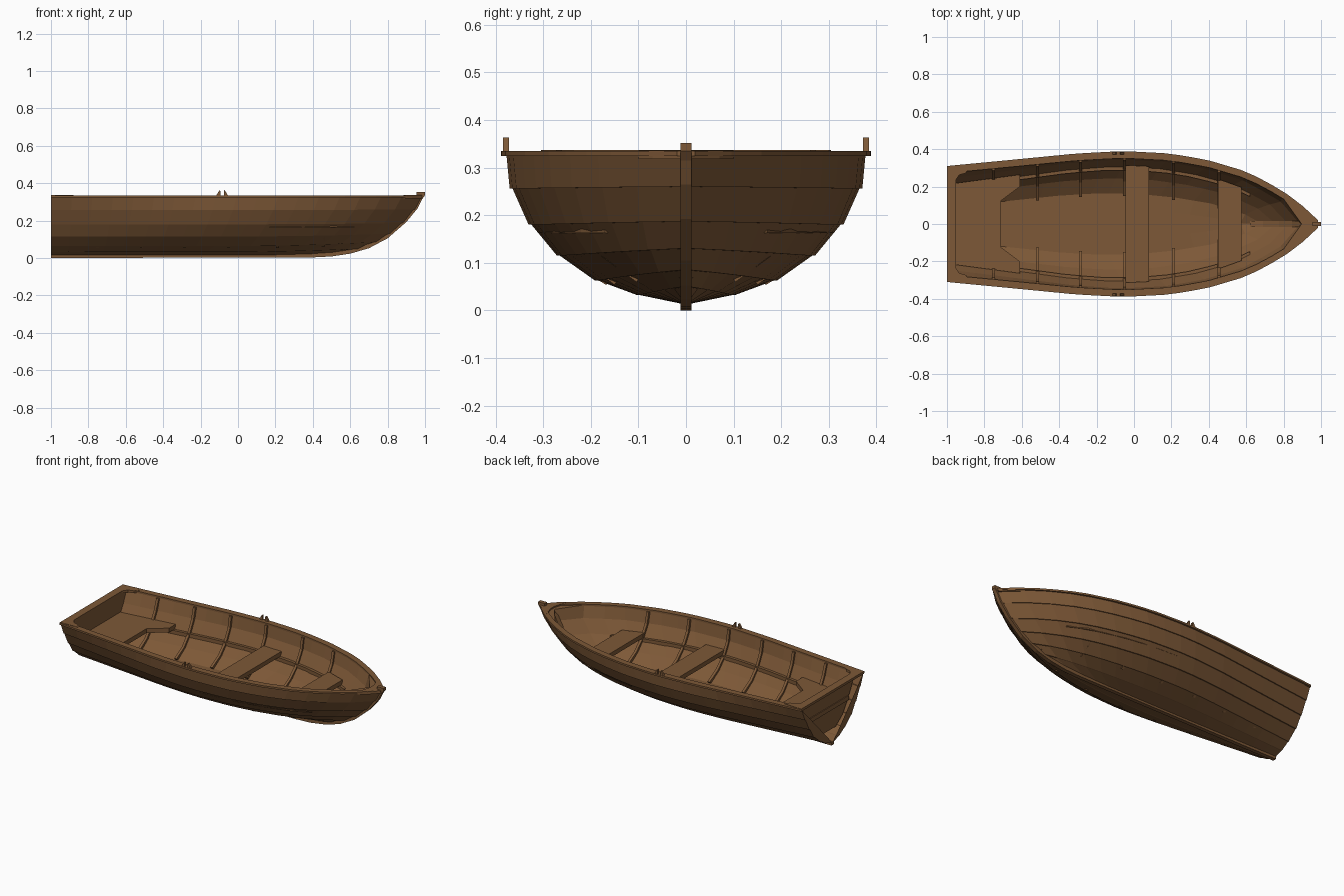
import bpy, bmesh, math

if "Cube" in bpy.data.objects:
    bpy.data.objects.remove(bpy.data.objects["Cube"])

wood = bpy.data.materials.new("brown wood")
wood.diffuse_color = (0.205, 0.098, 0.038, 1)
wood.use_nodes = True
wood.node_tree.nodes["Principled BSDF"].inputs["Base Color"].default_value = wood.diffuse_color

# hull lines: plan shape, stem curve, strake heights / half breadths
PLAN = [(-1, .30), (-.6, .338), (-.3, .367), (-.05, .38), (.2, .367), (.4, .333),
        (.62, .268), (.8, .172), (.9, .10), (1, .008)]
STEM = [(.012, .5), (.03, .60), (.06, .70), (.115, .80), (.2, .90), (.27, .955), (.335, .99)]
ZM = [.012, .032, .063, .115, .18, .256, .328]
ZS = [.012, .05, .085, .13, .187, .26, .328]
YM = [0, .10, .19, .27, .33, .37, .38]
YT = [0, .06, .115, .18, .225, .268, .30]
N = 18


def interp(tab, v):
    if v <= tab[0][0]:
        return tab[0][1]
    for (a, p), (b, q) in zip(tab, tab[1:]):
        if v <= b:
            return p + (q - p) * (v - a) / (b - a)
    return tab[-1][1]


def hull_y(j, x):
    s = -1 + 2 * (x + 1) / (interp(STEM, ZS[j]) + 1)
    f = interp(PLAN, s) / .38
    if s < -.05:
        w = (f - .3 / .38) / (1 - .3 / .38)
        return YT[j] + (YM[j] - YT[j]) * w
    return YM[j] * f


def hull_z(j, x):
    t = (x + 1) / (interp(STEM, ZS[j]) + 1)
    k = max(0, (t - .55) / .45)
    return ZM[j] + (ZS[j] - ZM[j]) * k * k


def inner_y(j, x):
    return max(0, hull_y(j, x) - .025)


def finish(name, bm, smooth=False):
    bmesh.ops.remove_doubles(bm, verts=bm.verts, dist=.0004)
    bmesh.ops.dissolve_degenerate(bm, edges=bm.edges, dist=.0002)
    bmesh.ops.recalc_face_normals(bm, faces=bm.faces)
    me = bpy.data.meshes.new(name)
    bm.to_mesh(me)
    bm.free()
    me.materials.append(wood)
    ob = bpy.data.objects.new(name, me)
    bpy.context.collection.objects.link(ob)
    return ob


def skin(bm, rows, closed=False):
    """Quads between successive rows of points."""
    vs = [[bm.verts.new(p) for p in r] for r in rows]
    pairs = list(zip(vs, vs[1:])) + ([(vs[-1], vs[0])] if closed else [])
    for a, b in pairs:
        for i in range(len(a) - 1):
            bm.faces.new((a[i], a[i + 1], b[i + 1], b[i]))
    return vs


def sweep(name, sections_for_side):
    """Closed four-point section swept on both sides with end caps."""
    bm = bmesh.new()
    for s in (1, -1):
        secs = sections_for_side(s)
        vs = skin(bm, [[sec[k] for sec in secs] for k in range(4)], True)
        bm.faces.new([r[0] for r in vs])
        bm.faces.new([r[-1] for r in vs])
    return finish(name, bm)


def prism(name, pts, axis, lo, hi):
    """Outline extruded along z or y."""
    bm = bmesh.new()
    put = (lambda a, b, h: (a, b, h)) if axis == 'z' else (lambda a, b, h: (a, h, b))
    lo_v = [bm.verts.new(put(a, b, lo)) for a, b in pts]
    hi_v = [bm.verts.new(put(a, b, hi)) for a, b in pts]
    bm.faces.new(lo_v)
    bm.faces.new(hi_v)
    n = len(pts)
    for i in range(n):
        bm.faces.new((lo_v[i], lo_v[(i + 1) % n], hi_v[(i + 1) % n], hi_v[i]))
    return finish(name, bm)


# hull shell: lapped outer strakes, rim, inner skin with flat floor, transom
def outer_row(j, s, d):
    xs = interp(STEM, ZS[j])
    row = []
    for i in range(N + 1):
        x = -1 + (xs + 1) * i / N
        row.append((x, s * max(0, hull_y(j, x) + (d if 0 < j < 6 else 0)), hull_z(j, x)))
    return row


def inner_row(j, s):
    xe = interp(STEM, max(.07, ZS[j])) - (.09 if j == 6 else .06)
    row = []
    for i in range(N + 1):
        x = -.955 + (xe + .955) * i / N
        y = inner_y(j, x) if i < N else 0
        row.append((x, s * y, max(.066, hull_z(j, x))))
    return row


bm = bmesh.new()
for s in (1, -1):
    rows = []
    for j in range(6):
        rows += [outer_row(j, s, .003), outer_row(j + 1, s, -.003)]
    rows += [inner_row(j, s) for j in range(6, -1, -1)]
    vs = skin(bm, rows)
    bm.faces.new([r[0] for r in vs[:12]])          # transom outside
    bm.faces.new([r[0] for r in vs[12:17]] +
                 [bm.verts.new((-.955, 0, .066)), bm.verts.new((-.955, 0, .328))])
    bm.faces.new([vs[11][0], vs[12][0],            # transom top
                  bm.verts.new((-.955, 0, .328)), bm.verts.new((-1, 0, .328))])
finish("hull", bm)


# gunwale rail
def rail(s):
    secs = []
    for i in range(25):
        x = -1 + 1.985 * i / 24
        y = hull_y(6, x)
        o, n = y + .010, max(0, y - .028)
        secs.append([(x, s * o, .324), (x, s * o, .335), (x, s * n, .335), (x, s * n, .324)])
    return secs


sweep("gunwale", rail)
# stern cap with filleted inner corners
cap = [(-1, -.305), (-1, .305), (-.88, .30), (-.90, .272), (-.935, .262), (-.953, .235)]
cap += [(x, -y) for x, y in reversed(cap[2:])]
prism("stern_cap", cap, 'z', .322, .337)
# bow breasthook
prism("breasthook", [(.985, .012), (.93, .07), (.885, .10), (.91, .02),
                     (.91, -.02), (.885, -.10), (.93, -.07), (.985, -.012)], 'z', .318, .336)

# keel and stem
keel = [(-1, 0), (.4, .003), (.5, .008), (.6, .023), (.7, .052), (.8, .105), (.9, .192),
        (.96, .265), (.985, .315), (1, .335), (1, .352), (.955, .352), (.955, .325), (.93, .285),
        (.87, .205), (.77, .12), (.67, .07), (.5, .03), (.35, .02), (-1, .02)]
prism("keel_and_stem", keel, 'y', -.012, .012)
prism("inner_stem", [(.62, .05), (.72, .085), (.80, .14), (.87, .21), (.92, .325), (.90, .325),
                     (.845, .225), (.775, .155), (.69, .098), (.62, .075)], 'y', -.015, .015)

# ribs
for i, x in enumerate((-.75, -.515, -.285, -.05, .21, .455)):
    def rib(s, x=x):
        secs = []
        for j in range(2, 7):
            y, z = inner_y(j, x), max(.066, hull_z(j, x)) - (.004 if j == 6 else 0)
            up = .012 if j == 2 else .006 if j == 3 else 0
            secs.append([(x - .008, s * (y + .008), z - up), (x + .008, s * (y + .008), z - up),
                         (x + .008, s * (y - .013), z + up), (x - .008, s * (y - .013), z + up)])
        return secs
    sweep("rib_%d" % (i + 1), rib)


# seat risers along the sides
def riser(s):
    secs = []
    for i in range(15):
        x = -.94 + 1.56 * i / 14
        y = inner_y(4, x)
        secs.append([(x, s * (y + .008), .163), (x, s * (y + .008), .185),
                     (x, s * (y - .015), .185), (x, s * (y - .015), .163)])
    return secs


sweep("seat_riser", riser)


# seats
def side(x):
    return inner_y(4, x) + .012


for name, a, b in (("middle_seat", -.045, .08), ("front_seat", .45, .575)):
    prism(name, [(a, -side(a)), (b, -side(b)), (b, side(b)), (a, side(a))], 'z', .185, .212)
half = [(-.96, side(-.96)), (-.8, side(-.8)), (-.61, side(-.61)), (-.61, .20), (-.71, .125)]
prism("stern_seat", half + [(x, -y) for x, y in reversed(half)], 'z', .185, .212)

# oar pins on the rails
for s, label in ((1, "left"), (-1, "right")):
    y = s * .378
    for k, d in (("aft", -1), ("fore", 1)):
        c = -.085
        pts = [(c + d * .009, .333), (c + d * .032, .333), (c + d * .017, .358),
               (c + d * .014, .363), (c + d * .010, .360)]
        prism("oar_pin_%s_%s" % (label, k), pts, 'y', y - .0065, y + .0065)
